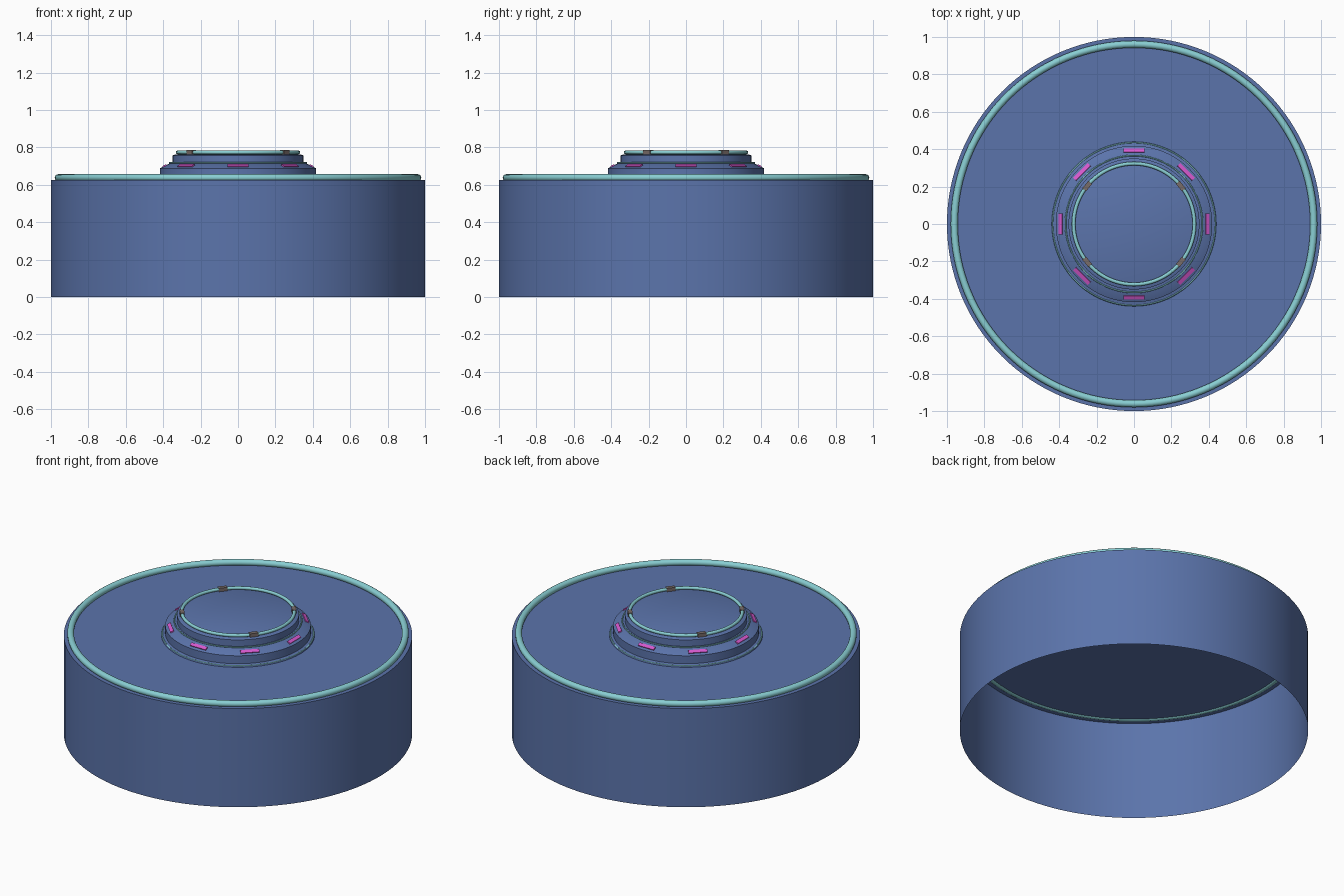
import bpy, math
from mathutils import Matrix, Vector

if "Cube" in bpy.data.objects:
    bpy.data.objects.remove(bpy.data.objects["Cube"])


def material(name, rgb):
    m = bpy.data.materials.new(name)
    m.diffuse_color = (*rgb, 1)
    m.use_nodes = True
    m.node_tree.nodes["Principled BSDF"].inputs["Base Color"].default_value = m.diffuse_color
    return m


BLUE = material("slate_blue", (0.105, 0.175, 0.41))
TEAL = material("pale_teal", (0.25, 0.62, 0.65))
PINK = material("magenta", (0.68, 0.10, 0.62))
GREY = material("warm_grey", (0.19, 0.15, 0.14))


def add_mesh(name, verts, faces, mat):
    me = bpy.data.meshes.new(name)
    me.from_pydata(verts, [], faces)
    me.materials.append(mat)
    ob = bpy.data.objects.new(name, me)
    bpy.context.collection.objects.link(ob)
    return ob


def smooth(ob, deg=30):
    bpy.ops.object.select_all(action='DESELECT')
    ob.select_set(True)
    bpy.context.view_layer.objects.active = ob
    bpy.ops.object.shade_smooth_by_angle(angle=math.radians(deg))


def lathe(name, profile, mat, n=128):
    """Spin (radius, z) points about z and cap the last ring."""
    verts = [(r * math.cos(2 * math.pi * i / n), r * math.sin(2 * math.pi * i / n), z)
             for r, z in profile for i in range(n)]
    faces = [(k * n + i, k * n + (i + 1) % n, (k + 1) * n + (i + 1) % n, (k + 1) * n + i)
             for k in range(len(profile) - 1) for i in range(n)]
    last = (len(profile) - 1) * n
    faces.append(tuple(range(last, last + n)))
    ob = add_mesh(name, verts, faces, mat)
    smooth(ob)
    return ob


def ring(name, radius, tube, z, mat, sides=12):
    bpy.ops.mesh.primitive_torus_add(major_radius=radius, minor_radius=tube, location=(0, 0, z),
                                     major_segments=128, minor_segments=sides)
    ob = bpy.context.object
    ob.name = name
    ob.data.materials.append(mat)
    smooth(ob, 60)
    return ob


def plate(name, angle, radius, z, size, tilt, mat):
    """Small box: radial, tangential, vertical size; tilted outward, then placed round z."""
    verts = [(x * size[0] / 2, y * size[1] / 2, w * size[2] / 2)
             for x in (-1, 1) for y in (-1, 1) for w in (-1, 1)]
    faces = [(0, 1, 3, 2), (4, 6, 7, 5), (0, 4, 5, 1), (2, 3, 7, 6), (0, 2, 6, 4), (1, 5, 7, 3)]
    ob = add_mesh(name, verts, faces, mat)
    ob.matrix_world = (Matrix.Rotation(angle, 4, 'Z') @ Matrix.Translation(Vector((radius, 0, z)))
                       @ Matrix.Rotation(tilt, 4, 'Y'))
    return ob


# open-bottomed drum with flat lid
lathe("drum_body", [(1.0, 0), (1.0, 0.625)], BLUE)
ring("outer_rim_ring", 0.961, 0.019, 0.638, TEAL, 16)

# stepped central hub
lathe("hub", [(0.44, 0.625), (0.438, 0.633), (0.418, 0.638), (0.418, 0.688),
              (0.368, 0.713), (0.35, 0.716), (0.35, 0.757), (0.335, 0.763)], BLUE)

# thin trim rings and top ring
ring("hub_base_trim", 0.435, 0.004, 0.632, TEAL, 8)
ring("hub_middle_trim", 0.366, 0.004, 0.718, TEAL, 8)
ring("hub_top_ring", 0.323, 0.01, 0.773, TEAL)

# magenta lights on the sloping shoulder
slope = math.atan2(0.025, 0.05)
for i in range(8):
    plate(f"shoulder_light_{i + 1}", i * math.pi / 4, 0.393, 0.702,
          (0.022, 0.11, 0.008), slope, PINK)

# clips holding the top ring
for i, deg in enumerate((39, 141, 219, 321)):
    plate(f"ring_clip_{i + 1}", math.radians(deg), 0.322, 0.773,
          (0.026, 0.05, 0.024), 0, GREY)
